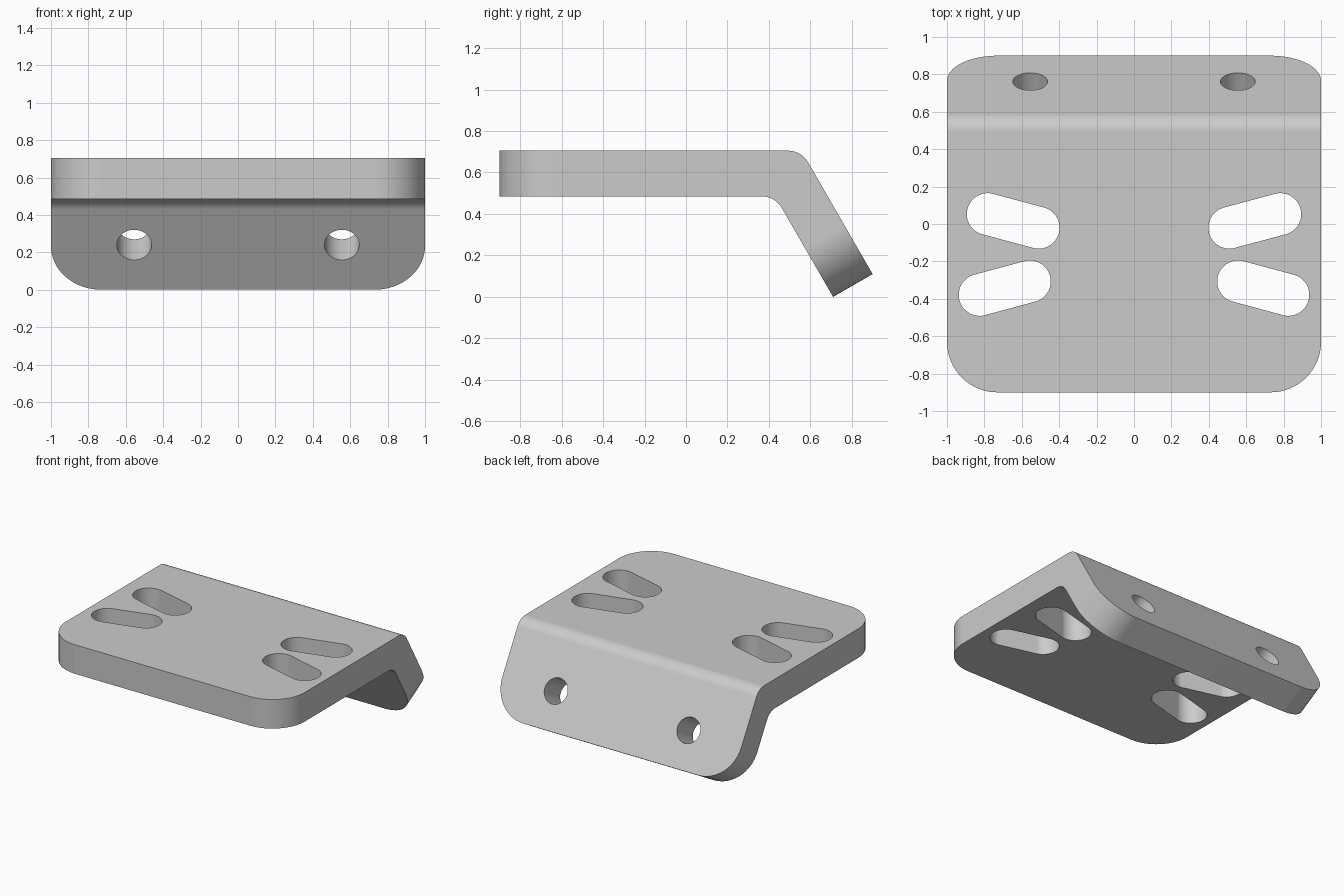
import bpy, bmesh
from math import pi, sin, cos, tan, atan2, radians
from mathutils import Vector, Matrix

cube = bpy.data.objects.get("Cube")
if cube:
    bpy.data.objects.remove(cube, do_unlink=True)

WIDTH, THICK, TOP = 2.0, 0.22, 0.705
BEND = radians(60)
BEND_R, CORNER_R = 0.11, 0.27
FRONT, BACK = -0.9, 0.9
along = Vector((0, cos(BEND), -sin(BEND)))      # down the flange
normal = Vector((0, sin(BEND), cos(BEND)))      # out of the flange
tip = Vector((0, BACK, THICK * cos(BEND)))      # outer edge of the flange

steel = bpy.data.materials.new("grey_steel")
steel.use_nodes = True
GREY = (0.6, 0.6, 0.6, 1)
steel.diffuse_color = GREY
steel.node_tree.nodes["Principled BSDF"].inputs["Base Color"].default_value = GREY


def prism(name, points, direction):
    """Solid made by sweeping a closed outline along a direction."""
    bm = bmesh.new()
    face = bm.faces.new([bm.verts.new(p) for p in points])
    swept = bmesh.ops.extrude_face_region(bm, geom=[face])["geom"]
    bmesh.ops.translate(bm, vec=direction,
                        verts=[v for v in swept if isinstance(v, bmesh.types.BMVert)])
    bmesh.ops.recalc_face_normals(bm, faces=bm.faces)
    mesh = bpy.data.meshes.new(name)
    bm.to_mesh(mesh)
    bm.free()
    obj = bpy.data.objects.new(name, mesh)
    bpy.context.collection.objects.link(obj)
    return obj


def bend_arc(z, steps=10):
    """Rounded bend where the plate surface at height z meets the flange."""
    edge = tip if z == TOP else tip - normal * THICK
    corner_y = edge.y - (z - edge.z) / tan(BEND)
    start = corner_y - BEND_R * tan(BEND / 2)
    return [Vector((-WIDTH / 2, start + BEND_R * sin(BEND * i / steps),
                    z - BEND_R * (1 - cos(BEND * i / steps)))) for i in range(steps + 1)]


def slot(name, a, b, r, frame, steps=24):
    """Round-ended cutter between two centres, standing on a local frame."""
    turn = atan2(b[1] - a[1], b[0] - a[0])
    pts = []
    for centre, first in ((b, turn - pi / 2), (a, turn + pi / 2)):
        for i in range(steps):
            t = first + pi * (i + 0.5) / steps
            pts.append(frame @ Vector((centre[0] + r * cos(t), centre[1] + r * sin(t), -0.4)))
    obj = prism(name, pts, frame.to_3x3() @ Vector((0, 0, 0.8)))
    obj.hide_render = True
    return obj


# Bent plate, swept across its width
side = Vector((-WIDTH / 2, 0, 0))
profile = [side + Vector((0, FRONT, TOP))] + bend_arc(TOP)
profile += [side + tip, side + tip - normal * THICK]
profile += bend_arc(TOP - THICK)[::-1] + [side + Vector((0, FRONT, TOP - THICK))]
bracket = prism("bent_bracket", profile, Vector((WIDTH, 0, 0)))
bracket.data.materials.append(steel)

# Round the four free corners
bm = bmesh.new()
bm.from_mesh(bracket.data)


def at_end(v):
    return v.co.y < FRONT + 0.001 or (v.co - tip).dot(along) > -0.001


corners = [e for e in bm.edges if all(at_end(v) for v in e.verts)
           and abs(e.verts[0].co.x - e.verts[1].co.x) < 0.001]
bmesh.ops.bevel(bm, geom=corners, offset=CORNER_R, offset_type='OFFSET',
                segments=16, profile=0.5, affect='EDGES')
bm.to_mesh(bracket.data)
bm.free()

# Slots in the plate and round holes in the flange
plate_frame = Matrix.Translation((0, 0, TOP - THICK / 2))
hole_centre = tip - along * 0.277 - normal * THICK / 2
flange_frame = Matrix.Translation(hole_centre) @ Matrix.Rotation(-BEND, 4, 'X')
cutters = []
for s in (-1, 1):
    cutters += [
        slot("rear_slot_cutter", (0.51 * s, -0.02), (0.782 * s, 0.053), 0.112, plate_frame),
        slot("front_slot_cutter", (0.557 * s, -0.307), (0.825 * s, -0.379), 0.112, plate_frame),
        slot("flange_hole_cutter", (0.555 * s, 0), (0.555 * s, 0), 0.093, flange_frame),
    ]
for c in cutters:
    cut = bracket.modifiers.new(c.name, 'BOOLEAN')
    cut.operation, cut.solver, cut.object = 'DIFFERENCE', 'EXACT', c
bpy.context.view_layer.update()
graph = bpy.context.evaluated_depsgraph_get()
finished = bpy.data.meshes.new_from_object(bracket.evaluated_get(graph))
bracket.modifiers.clear()
bracket.data = finished
for c in cutters:
    bpy.data.objects.remove(c, do_unlink=True)

# Smooth bends and bores, crisp edges
bpy.ops.object.select_all(action='DESELECT')
bracket.select_set(True)
bpy.context.view_layer.objects.active = bracket
bpy.ops.object.shade_smooth_by_angle(angle=radians(30))
weighted = bracket.modifiers.new("flat_face_normals", 'WEIGHTED_NORMAL')
weighted.keep_sharp = True
